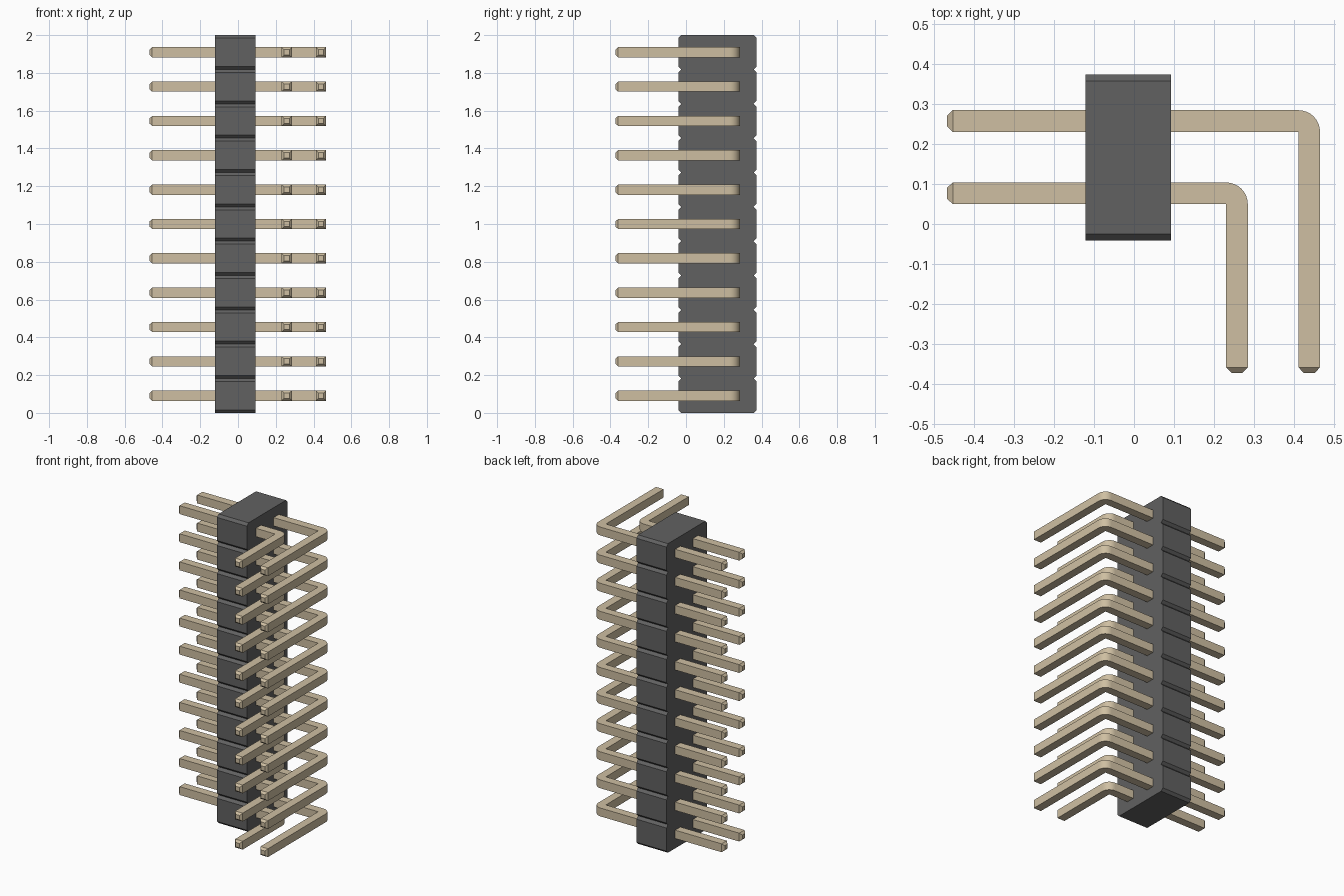
import bpy, bmesh, math

if "Cube" in bpy.data.objects:
    bpy.data.objects.remove(bpy.data.objects["Cube"])

COUNT = 11
PITCH = 2.0 / COUNT
W = 0.054            # pin thickness
TIP, INSET = 0.014, 0.013


def material(name, rgb):
    m = bpy.data.materials.new(name)
    m.diffuse_color = (*rgb, 1)
    m.use_nodes = True
    m.node_tree.nodes["Principled BSDF"].inputs["Base Color"].default_value = m.diffuse_color
    return m


def finish(bm, name, mat):
    bmesh.ops.remove_doubles(bm, verts=bm.verts, dist=1e-5)
    bmesh.ops.recalc_face_normals(bm, faces=bm.faces)
    me = bpy.data.meshes.new(name)
    bm.to_mesh(me)
    bm.free()
    me.materials.append(mat)
    return me


def add(name, me, z=0):
    ob = bpy.data.objects.new(name, me)
    ob.location.z = z
    bpy.context.collection.objects.link(ob)
    return ob


# Housing: chain of chamfered blocks, side profile extruded along x
def housing_mesh(mat, x0=-0.122, x1=0.093, y0=-0.041, y1=0.374, c=0.016):
    right = []
    for i in range(COUNT):
        a, b = i * PITCH, (i + 1) * PITCH
        right += [(-c, a), (0, a + c), (0, b - c), (-c, b)]
    right = [p for k, p in enumerate(right) if k == 0 or p != right[k - 1]]
    outline = [(y1 + d, z) for d, z in right] + [(y0 - d, z) for d, z in reversed(right)]
    bm = bmesh.new()
    face = bm.faces.new([bm.verts.new((x0, y, z)) for y, z in outline])
    ext = bmesh.ops.extrude_face_region(bm, geom=[face])["geom"]
    new = [v for v in ext if isinstance(v, bmesh.types.BMVert)]
    bmesh.ops.translate(bm, verts=new, vec=(x1 - x0, 0, 0))
    return finish(bm, "housing", mat)


# Pin: square bar with tapered ends and a right-angle bend, rounded outside
def pin_mesh(name, mat, y_top, x_out, x_start=-0.468, y_end=-0.373):
    yi, xi = y_top - W, x_out - W      # inner corner of the bend
    h, t = W / 2, W / 2 - INSET
    # each section: outer point, inner point, half height
    secs = [((x_start, y_top - INSET), (x_start, yi + INSET), t),
            ((x_start + TIP, y_top), (x_start + TIP, yi), h)]
    for k in range(9):
        a = math.pi / 2 * (1 - k / 8)
        secs.append(((xi + W * math.cos(a), yi + W * math.sin(a)), (xi, yi), h))
    secs += [((x_out, y_end + TIP), (xi, y_end + TIP), h),
             ((x_out - INSET, y_end), (xi + INSET, y_end), t)]
    bm = bmesh.new()
    rings = [[bm.verts.new((*p, z)) for p, z in ((o, -s), (o, s), (i, s), (i, -s))]
             for o, i, s in secs]
    for r, q in zip(rings, rings[1:]):
        for j in range(4):
            n = (j + 1) % 4
            # the inner wall has no area inside the bend
            if j == 2 and (r[2].co - q[2].co).length < 1e-6:
                continue
            bm.faces.new((r[j], r[n], q[n], q[j]))
    bm.faces.new(rings[0])
    bm.faces.new(rings[-1])
    return finish(bm, name, mat)


dark = material("dark_plastic", (0.12, 0.12, 0.12))
brass = material("pin_metal", (0.62, 0.52, 0.36))

add("housing", housing_mesh(dark))

bpy.ops.object.select_all(action='DESELECT')
for row, y_top, x_out in (("short", 0.104, 0.285), ("long", 0.285, 0.466)):
    me = pin_mesh(row + "_pin", brass, y_top, x_out)
    for i in range(COUNT):
        ob = add(f"{row}_pin_{i + 1}", me, (i + 0.5) * PITCH)
    ob.select_set(True)
    bpy.context.view_layer.objects.active = ob
bpy.ops.object.shade_smooth_by_angle(angle=math.radians(30))
